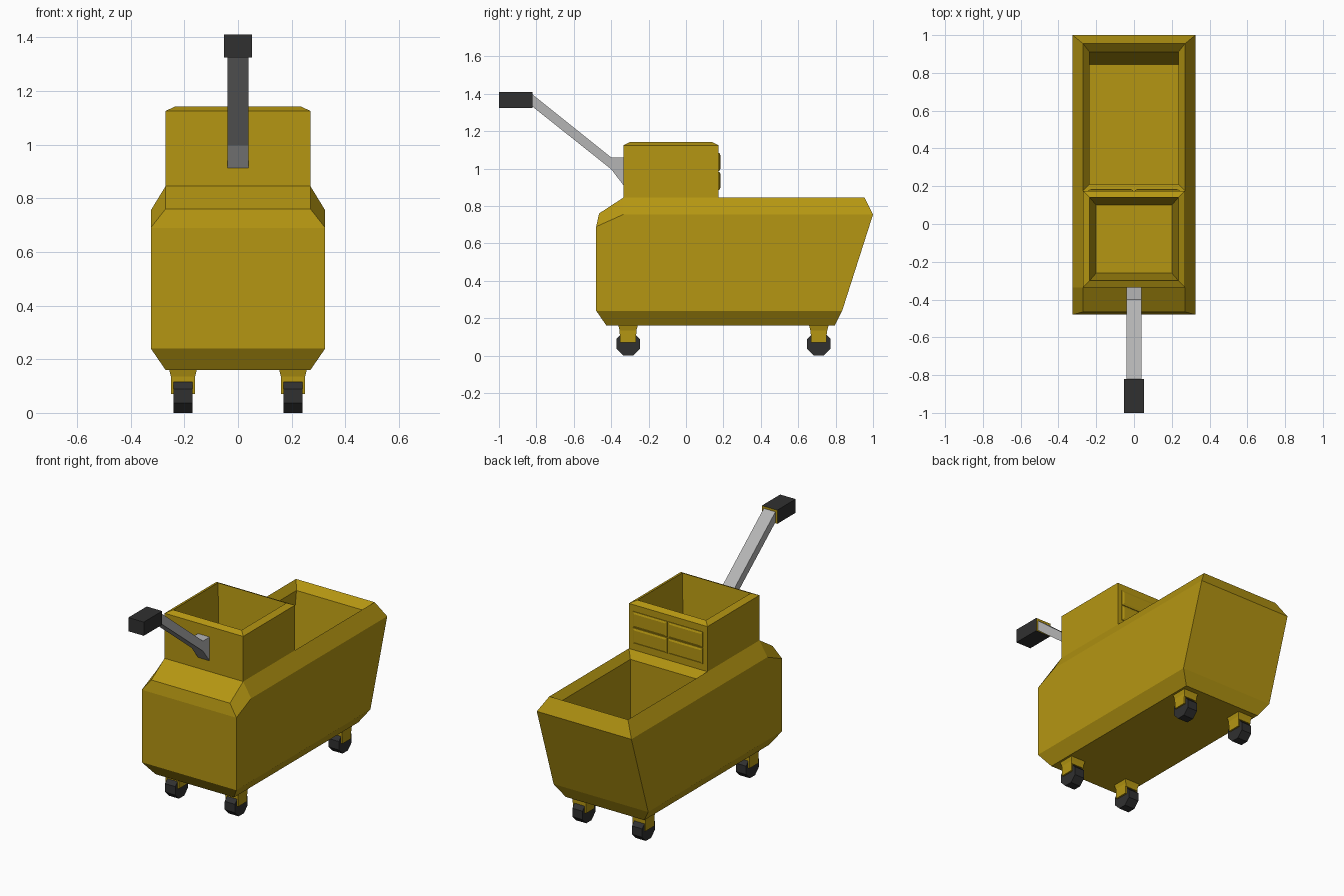
import bpy, bmesh, math

if "Cube" in bpy.data.objects:
    bpy.data.objects.remove(bpy.data.objects["Cube"])


def material(name, rgb):
    m = bpy.data.materials.new(name)
    m.diffuse_color = (*rgb, 1)
    m.use_nodes = True
    m.node_tree.nodes["Principled BSDF"].inputs["Base Color"].default_value = m.diffuse_color
    return m


YELLOW = material("mustard yellow", (0.46, 0.305, 0.006))
GREY = material("metal grey", (0.46, 0.46, 0.46))
DARK = material("dark rubber", (0.03, 0.03, 0.03))


def finish(bm, name, mat):
    mesh = bpy.data.meshes.new(name)
    bm.to_mesh(mesh)
    bm.free()
    mesh.materials.append(mat)
    ob = bpy.data.objects.new(name, mesh)
    bpy.context.collection.objects.link(ob)
    return ob


def ring(hx, y0, y1, z, cx=0):
    """Rectangle, counter-clockwise from above."""
    return [(cx - hx, y0, z), (cx + hx, y0, z), (cx + hx, y1, z), (cx - hx, y1, z)]


def ring6(hx, pts):
    """Mirrored ring through three (y, z) side points, front to back."""
    return [(hx, y, z) for y, z in pts] + [(-hx, y, z) for y, z in reversed(pts)]


def loft(bm, rings, bottom=True, top=True):
    vs = [[bm.verts.new(p) for p in r] for r in rings]
    for a, b in zip(vs, vs[1:]):
        n = len(a)
        for i in range(n):
            j = (i + 1) % n
            bm.faces.new((a[i], a[j], b[j], b[i]))
    if bottom:
        bm.faces.new(vs[0][::-1])
    if top:
        bm.faces.new(vs[-1])
    return vs


def prism(name, profile, x0, x1, mat):
    """Extrude a (y, z) profile along x."""
    bm = bmesh.new()
    loft(bm, [[(x, y, z) for y, z in profile] for x in (x0, x1)])
    bmesh.ops.recalc_face_normals(bm, faces=bm.faces)
    return finish(bm, name, mat)


# Tub: outer shell, front shoulder, and hollow behind the basket
bm = bmesh.new()
shell = loft(bm, [
    ring6(0.27, [(-0.425, 0.16), (-0.335, 0.16), (0.795, 0.16)]),
    ring6(0.325, [(-0.48, 0.24), (-0.335, 0.24), (0.835, 0.24)]),
    ring6(0.325, [(-0.48, 0.69), (-0.335, 0.755), (1.0, 0.755)]),
    ring6(0.27, [(-0.465, 0.76), (-0.335, 0.845), (0.955, 0.845)]),
], top=False)
r = shell[-1]
bm.faces.new((r[0], r[1], r[4], r[5]))
loft(bm, [
    ring(0.27, 0.175, 0.955, 0.845),
    ring(0.235, 0.21, 0.91, 0.80),
    ring(0.235, 0.21, 0.845, 0.36),
], bottom=False)
finish(bm, "tub", YELLOW)

# Wringer basket on top
bm = bmesh.new()
loft(bm, [
    ring(0.27, -0.335, 0.175, 0.845),
    ring(0.27, -0.335, 0.175, 1.125),
    ring(0.235, -0.30, 0.14, 1.142),
    ring(0.20, -0.26, 0.10, 0.72),
], bottom=False)
finish(bm, "wringer_basket", YELLOW)

# Four bevelled press plates on the back of the basket
bm = bmesh.new()
for x in (-0.122, 0.122):
    for z in (0.935, 1.036):
        loft(bm, [[(x + sx * (0.118 - d), 0.175 + t, z + sz * (0.048 - d))
                   for sx, sz in ((-1, -1), (-1, 1), (1, 1), (1, -1))]
                  for d, t in ((0, 0), (0, 0.004), (0.012, 0.009))])
bmesh.ops.recalc_face_normals(bm, faces=bm.faces)
finish(bm, "press_plates", YELLOW)

# Handle lever and grip (grip has a yellow inner end)
prism("handle_lever", [(-0.335, 0.912), (-0.335, 1.06), (-0.40, 1.06),
                       (-0.825, 1.40), (-0.825, 1.335), (-0.40, 0.997)],
      -0.04, 0.04, GREY)
grip = prism("handle_grip", [(-1.0, 1.325), (-0.82, 1.325), (-0.82, 1.41), (-1.0, 1.41)],
             -0.053, 0.053, DARK)
grip.data.materials.append(YELLOW)
for p in grip.data.polygons:
    if p.normal.y > 0.9:
        p.material_index = 1

# Casters: fork block, two fork plates and an octagonal wheel each
for side, cx in (("left", -0.205), ("right", 0.205)):
    for end, cy in (("front", -0.31), ("back", 0.71)):
        label = f"{end}_{side}"
        bm = bmesh.new()
        loft(bm, [ring(h, cy - h, cy + h, z, cx)
                  for h, z in ((0.045, 0.115), (0.045, 0.135), (0.052, 0.162))])
        finish(bm, f"fork_block_{label}", YELLOW)
        for s in (-1, 1):
            a, b = sorted((cx + s * 0.035, cx + s * 0.045))
            prism(f"fork_plate_{label}", [(cy - 0.042, 0.07), (cy + 0.042, 0.07),
                                          (cy + 0.042, 0.118), (cy - 0.042, 0.118)], a, b, YELLOW)
        angles = [math.radians(22.5 + 45 * i) for i in range(8)]
        prism(f"wheel_{label}", [(cy + 0.068 * math.cos(t), 0.063 + 0.068 * math.sin(t))
                                 for t in angles], cx - 0.035, cx + 0.035, DARK)
